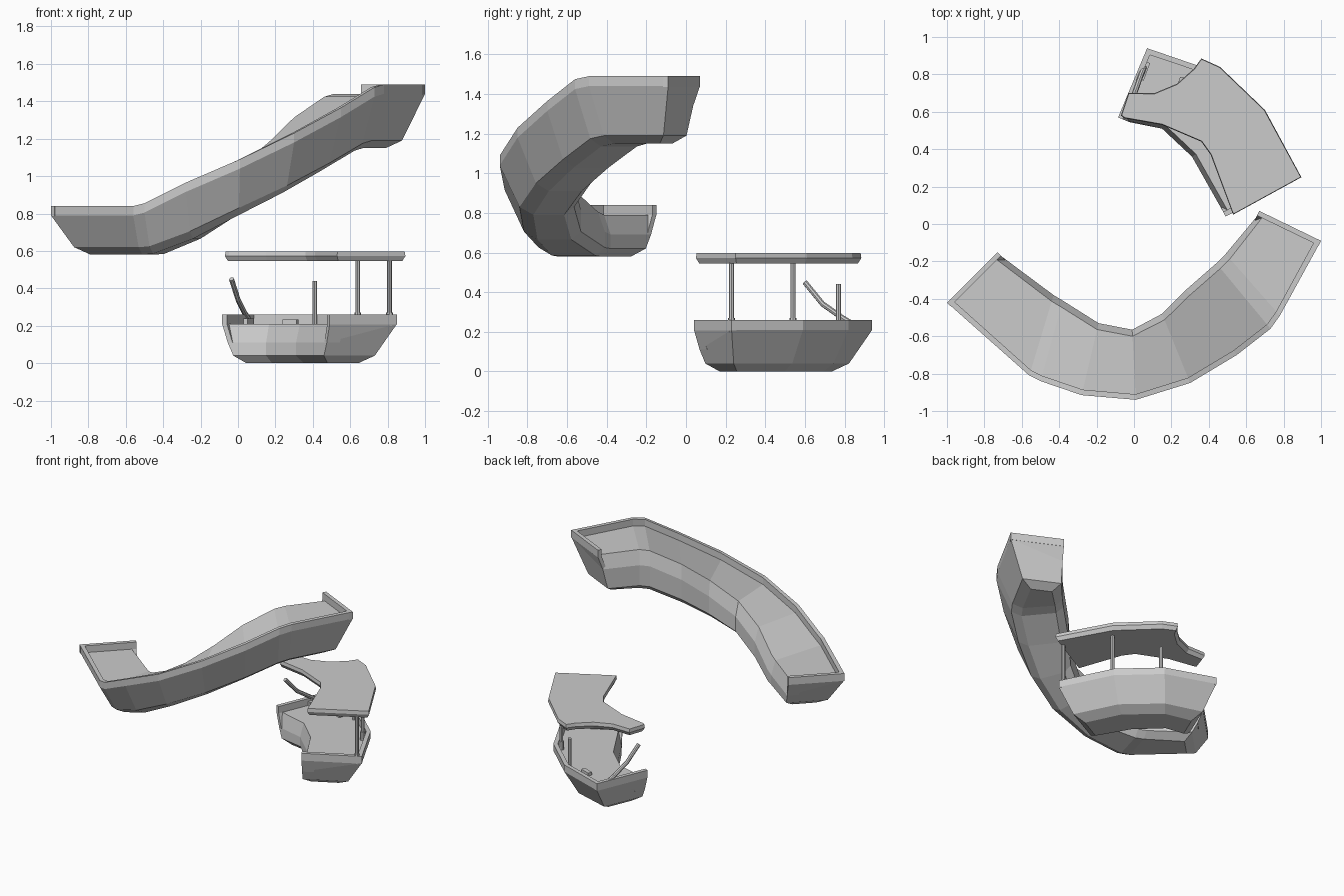
import bpy, bmesh
from mathutils import Vector

if "Cube" in bpy.data.objects:
    bpy.data.objects.remove(bpy.data.objects["Cube"])

RIM = 0.05


def finish(name, bm):
    bmesh.ops.recalc_face_normals(bm, faces=bm.faces)
    me = bpy.data.meshes.new(name)
    bm.to_mesh(me)
    bm.free()
    ob = bpy.data.objects.new(name, me)
    bpy.context.collection.objects.link(ob)
    return ob


def loft(name, rings):
    bm = bmesh.new()
    vs = [[bm.verts.new(p) for p in r] for r in rings]
    n = len(vs[0])
    for a, b in zip(vs, vs[1:]):
        for i in range(n):
            j = (i + 1) % n
            bm.faces.new((a[i], a[j], b[j], b[i]))
    bm.faces.new(vs[0])
    bm.faces.new(vs[-1])
    # split the caps into flat bands: rim level, slanted wall, bottom bevel
    if n == 10:
        bm.faces.ensure_lookup_table()
        for v in (vs[0], vs[-1]):
            for a, b in ((2, 5), (1, 6), (1, 7)):
                bmesh.ops.connect_verts(bm, verts=[v[a], v[b]])
    return finish(name, bm)


def hull(name, stations, lip=0.035, slant=(0.075, 0.13)):
    """Curved deck: each station is outer xy, inner xy, rim height, depth."""
    rings = []
    last = len(stations) - 1
    for k, (ox, oy, ix, iy, z, d) in enumerate(stations):
        o, i = Vector((ox, oy)), Vector((ix, iy))
        w = (i - o).length
        u = (i - o) / w
        # direction along the path, pointing inwards at both ends
        along = Vector((0, 0))
        if k in (0, last):
            nb = stations[1 if k == 0 else last - 1]
            along = Vector(nb[0:2]) + Vector(nb[2:4]) - o - i
            along = (along - u * along.dot(u)).normalized()
        mid = -d + 0.04
        prof = [(0, 0, 0), (0, -RIM, 0), (0.10, mid, slant[0]), (0.17, -d, slant[1]),
                (w - 0.05, -d, slant[1]), (w, mid, slant[0]),
                (w, -0.15, slant[0] * 0.5), (w - lip, -RIM, 0),
                (0.03, -RIM, 0), (0.03, 0, 0)]
        rings.append([(*(o + u * t + along * e), z + h) for t, h, e in prof])
        # raised rim across each end
        if k in (0, last):
            base = [o, i, i + along * 0.028, o + along * 0.028]
            loft(f"{name}_end_rim_{k}",
                 [[(*p, z - RIM - 0.004) for p in base], [(*p, z) for p in base]])
            # end wall corner filling the space under the rim on the inner side
            top = [i - u * 0.08, i, i + along * 0.028, i + along * 0.028 - u * 0.08]
            low = [p + along * slant[0] * 0.5 for p in top]
            loft(f"{name}_corner_{k}", [[(*p, z - 0.15) for p in low],
                                        [(*p, z - RIM) for p in top]])
    loft(name, rings)


def rod(name, pts, r=0.014):
    cu = bpy.data.curves.new(name, 'CURVE')
    cu.dimensions = '3D'
    cu.bevel_depth = r
    cu.bevel_resolution = 2
    cu.use_fill_caps = True
    sp = cu.splines.new('POLY')
    sp.points.add(len(pts) - 1)
    for p, co in zip(sp.points, pts):
        p.co = (*co, 1)
    sp.use_smooth = False
    ob = bpy.data.objects.new(name, cu)
    bpy.context.collection.objects.link(ob)


# long rising curved ramp
hull("curved_ramp", [
    (-1.00, -0.42, -0.73, -0.15, 0.84, 0.26),
    (-0.56, -0.81, -0.43, -0.38, 0.84, 0.26),
    (-0.50, -0.84, -0.38, -0.41, 0.855, 0.27),
    (-0.28, -0.915, -0.19, -0.53, 0.965, 0.30),
    (0.01, -0.94, -0.01, -0.565, 1.09, 0.30),
    (0.30, -0.85, 0.15, -0.48, 1.23, 0.32),
    (0.55, -0.70, 0.28, -0.35, 1.365, 0.335),
    (0.73, -0.56, 0.44, -0.21, 1.475, 0.34),
    (0.78, -0.49, 0.49, -0.16, 1.49, 0.34),
    (1.00, -0.09, 0.67, 0.07, 1.49, 0.34)])

# small lower platform
hull("lower_platform", [
    (0.07, 0.94, -0.085, 0.57, 0.26, 0.26),
    (0.42, 0.82, 0.15, 0.51, 0.26, 0.26),
    (0.67, 0.59, 0.31, 0.36, 0.26, 0.26),
    (0.85, 0.23, 0.49, 0.04, 0.26, 0.26)], lip=0.025, slant=(0.065, 0.12))

# roof plate with chamfered edges
outline = [(.895, .25), (.70, .61), (.46, .84), (.36, .885), (.32, .83),
           (.23, .75), (.11, .70), (-.03, .70), (-.07, .58), (-.05, .565),
           (.15, .53), (.36, .44), (.41, .37), (.53, .05)]


def inset(pts, d):
    out = []
    for k, p in enumerate(pts):
        p = Vector(p)
        e1 = (p - Vector(pts[k - 1])).normalized()
        e2 = (Vector(pts[(k + 1) % len(pts)]) - p).normalized()
        n = Vector((-e1.y - e2.y, e1.x + e2.x)).normalized()
        out.append(p + n * d)
    return out


loft("roof", [[(*p, 0.545) for p in inset(outline, 0.018)],
              [(*p, 0.572) for p in inset(outline, 0.0)],
              [(*p, 0.597) for p in inset(outline, 0.004)]])

# roof posts with small collars, and one short post
for k, (x, y, top) in enumerate([(.81, .23, .55), (.64, .54, .55), (.41, .77, .44)]):
    rod(f"post_{k}", [(x, y, .20), (x, y, top)], 0.013)
    if top > .5:
        rod(f"post_collar_{k}", [(x, y, .20), (x, y, .27)], 0.018)

# bent lever with its base, and floor pedal
rod("lever", [(.055, .84, .24), (.035, .79, .27), (0, .69, .34), (-.035, .60, .45)])
for name, loc, size in (("pedal", (.28, .76, .22), (.08, .03, .025)),
                        ("lever_base", (.05, .82, .225), (.04, .1, .03))):
    bpy.ops.mesh.primitive_cube_add(size=1, location=loc, rotation=(0, 0, -.35))
    block = bpy.context.object
    block.name = name
    block.scale = size
